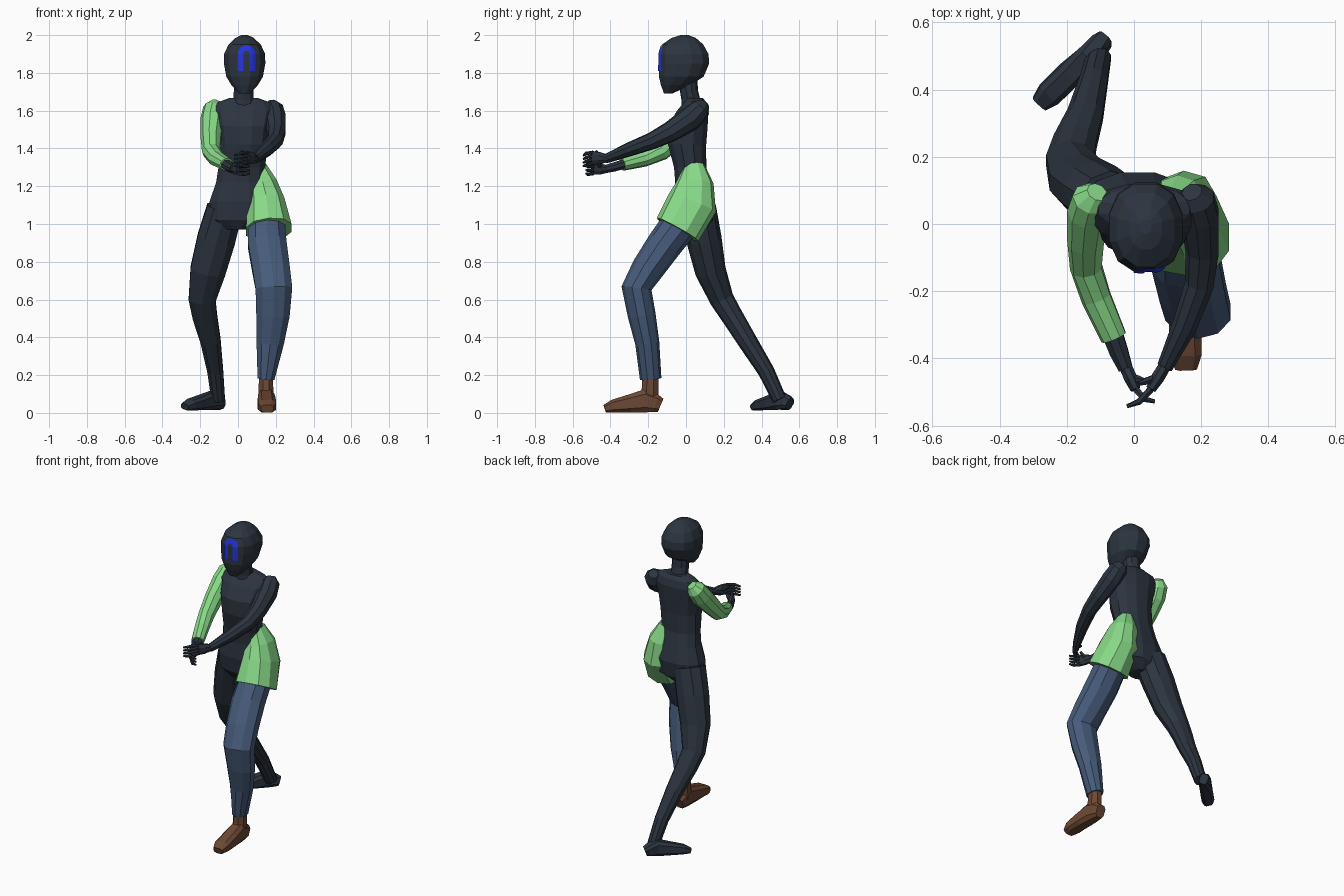
import bpy, bmesh, math
from mathutils import Vector
from mathutils.bvhtree import BVHTree


def mat(name, rgb):
    m = bpy.data.materials.new(name)
    m.diffuse_color = (*rgb, 1)
    return m


DARK = mat("charcoal suit", (0.025, 0.035, 0.050))
GREEN = mat("light green cloth", (0.25, 0.70, 0.25))
DENIM = mat("denim blue", (0.062, 0.105, 0.195))
BROWN = mat("brown leather", (0.150, 0.065, 0.034))
BLUE = mat("bright blue", (0.018, 0.035, 0.72))


def finish(bm, name, material):
    bmesh.ops.recalc_face_normals(bm, faces=bm.faces)
    me = bpy.data.meshes.new(name)
    bm.to_mesh(me)
    bm.free()
    me.materials.append(material)
    ob = bpy.data.objects.new(name, me)
    bpy.context.collection.objects.link(ob)
    return ob


def loft(name, rings, material, sides=10, level=False, power=2.0):
    """Closed skin over rings (x, y, z, half width, half depth) that follow their path."""
    bm = bmesh.new()
    pts = [Vector(r[:3]) for r in rings]
    loops = []
    for i, r in enumerate(rings):
        t = (pts[min(i + 1, len(pts) - 1)] - pts[max(i - 1, 0)]).normalized()
        if level:
            t = Vector((0, 0, 1))
        u = (Vector((1, 0, 0)) - t * t.x).normalized()
        v = t.cross(u)
        loop = []
        for k in range(sides):
            a = 2 * math.pi * (k + 0.5) / sides
            c, s = math.cos(a), math.sin(a)
            c = math.copysign(abs(c) ** (2 / power), c)
            s = math.copysign(abs(s) ** (2 / power), s)
            loop.append(bm.verts.new(pts[i] + u * c * r[3] + v * s * r[4]))
        loops.append(loop)
    for a, b in zip(loops, loops[1:]):
        for k in range(sides):
            n = (k + 1) % sides
            bm.faces.new((a[k], a[n], b[n], b[k]))
    bm.faces.new(loops[0])
    bm.faces.new(loops[-1])
    return finish(bm, name, material)


# Head and neck
head = loft("head", [
    (.035, -.095, 1.69, .030, .022), (.035, -.055, 1.735, .072, .080),
    (.035, -.025, 1.78, .100, .122), (.035, -.010, 1.85, .113, .137),
    (.035, -.012, 1.90, .112, .135), (.035, -.018, 1.95, .088, .113),
    (.035, -.012, 1.985, .050, .066), (.035, -.008, 2.0, .018, .022)],
    DARK, 12, True, 2.25)
loft("neck", [(.03, .03, 1.61, .075, .055), (.03, .025, 1.66, .056, .050),
              (.03, .015, 1.71, .055, .048), (.03, .005, 1.79, .055, .055)], DARK, 10, True)

# Arch-shaped painted mark, wrapped onto the face
tree = BVHTree.FromPolygons([v.co for v in head.data.vertices],
                            [p.vertices[:] for p in head.data.polygons])
path = []
for j in range(5):
    path.append((-1, 0, 1.81 + j * .0225))
for j in range(1, 8):
    a = math.pi * (1 - j / 8)
    path.append((math.cos(a), math.sin(a), 1.90))
for j in range(5):
    path.append((1, 0, 1.90 - j * .0225))
bm = bmesh.new()
rows = []
for c, s, z in path:
    row = []
    for rad in (.017, .032, .047):
        x, zz = .045 + c * rad, z + s * rad
        hit = tree.ray_cast(Vector((x, -1, zz)), Vector((0, 1, 0)))[0]
        row.append(bm.verts.new((x, hit.y - .004, zz)))
    rows.append(row)
for a, b in zip(rows, rows[1:]):
    for k in range(2):
        bm.faces.new((a[k], a[k + 1], b[k + 1], b[k]))
mark = finish(bm, "face_mark", BLUE)
for p in mark.data.polygons:
    if p.normal.y > 0:
        p.flip()

# Torso
loft("torso", [
    (-.01, .04, .97, .06, .06), (.00, .045, 1.02, .150, .100),
    (.01, .045, 1.12, .165, .112), (.015, .035, 1.22, .135, .095),
    (.02, .022, 1.30, .127, .088), (.03, .006, 1.42, .132, .104),
    (.03, .010, 1.52, .145, .108), (.03, .035, 1.60, .165, .085),
    (.03, .048, 1.645, .140, .060), (.03, .045, 1.668, .075, .046)],
    DARK, 12, True, 2.3)

# Half skirt of the tunic over the left hip
loft("hip_cloth", [
    (.105, .045, 1.315, .042, .052), (.13, .048, 1.22, .078, .098),
    (.148, .033, 1.11, .103, .134), (.163, -.045, .97, .126, .126)],
    GREEN, 10, False, 2.3)

# Left leg in trousers, right leg in the suit
loft("trouser_leg", [
    (.150, -.01, 1.03, .100, .100), (.155, -.115, .89, .107, .094),
    (.175, -.205, .76, .104, .086), (.19, -.262, .66, .102, .080),
    (.185, -.235, .52, .093, .074), (.17, -.205, .37, .076, .064),
    (.148, -.187, .18, .047, .057)], DENIM)
loft("suit_leg", [
    (-.07, .06, 1.08, .100, .100), (-.115, .095, .92, .106, .094),
    (-.16, .13, .75, .098, .082), (-.19, .19, .60, .075, .064),
    (-.175, .245, .51, .068, .058), (-.145, .325, .38, .056, .052),
    (-.12, .425, .22, .044, .044), (-.105, .495, .07, .038, .038)], DARK)


def foot(name, heel, toe, base, scale, material):
    """Foot along the ground from heel to toe, with a flat sole."""
    h, t = Vector(heel), Vector(toe)
    rings = []
    for f, w, ht in ((0, .032, .040), (.08, .040, .050), (.28, .046, .064),
                     (.55, .050, .050), (.85, .050, .036), (1, .034, .022)):
        p = h.lerp(t, f)
        rings.append((p.x, p.y, base + ht * scale, w * scale, ht * scale))
    loft(name, rings, material, 8, False, 3.2)


foot("boot", (.148, -.135), (.155, -.43), 0, 1, BROWN)
loft("boot_ankle", [(.148, -.188, .20, .040, .046), (.148, -.19, .13, .042, .048),
                    (.148, -.195, .06, .044, .052)], BROWN, 8)
foot("suit_foot", (-.085, .55), (-.282, .358), .015, .8, DARK)

# Arms: green sleeve with bare forearm, and the suit arm
loft("sleeve", [
    (-.110, .095, 1.640, .032, .030), (-.125, .075, 1.610, .060, .056),
    (-.135, .035, 1.555, .064, .066), (-.143, -.05, 1.465, .056, .060),
    (-.142, -.13, 1.385, .049, .050), (-.112, -.22, 1.345, .046, .042),
    (-.060, -.337, 1.315, .040, .034)], GREEN, 9)
loft("forearm", [(-.070, -.31, 1.322, .034, .028), (-.045, -.38, 1.302, .030, .026),
                 (-.025, -.43, 1.290, .023, .023)], DARK, 8)
loft("suit_arm", [
    (.172, .095, 1.640, .032, .030), (.183, .075, 1.610, .058, .056),
    (.196, .025, 1.560, .060, .066), (.204, -.08, 1.490, .051, .056),
    (.195, -.18, 1.440, .044, .046), (.152, -.30, 1.395, .038, .038),
    (.092, -.425, 1.345, .024, .025)], DARK, 9)


def hand(side, wrist, knuckle, tip, thumb):
    """Flat palm with four bent fingers stacked in height and a thumb."""
    w, k, e = Vector(wrist), Vector(knuckle), Vector(tip)
    m = w.lerp(k, .5)
    loft(side + "_palm", [(*w, .020, .022), (*m, .021, .034), (*k, .016, .037)], DARK, 8)
    for i in range(4):
        up = Vector((0, 0, (i - 1.5) * .019))
        mid = k.lerp(e, .5) + up * 1.1 + Vector((0, -.012, 0))
        loft(f"{side}_finger_{i + 1}", [(*(k + up), .011, .010), (*mid, .010, .009),
                                        (*(e + up), .006, .006)], DARK, 6)
    loft(side + "_thumb", [(*m, .014, .014), (*m.lerp(Vector(thumb), .6), .012, .012),
                           (*thumb, .007, .007)], DARK, 6)


hand("right", (-.025, -.425, 1.290), (.005, -.492, 1.295), (.062, -.528, 1.295), (.030, -.465, 1.335))
hand("left", (.093, -.42, 1.347), (.050, -.492, 1.350), (-.020, -.542, 1.335), (.015, -.475, 1.385))
